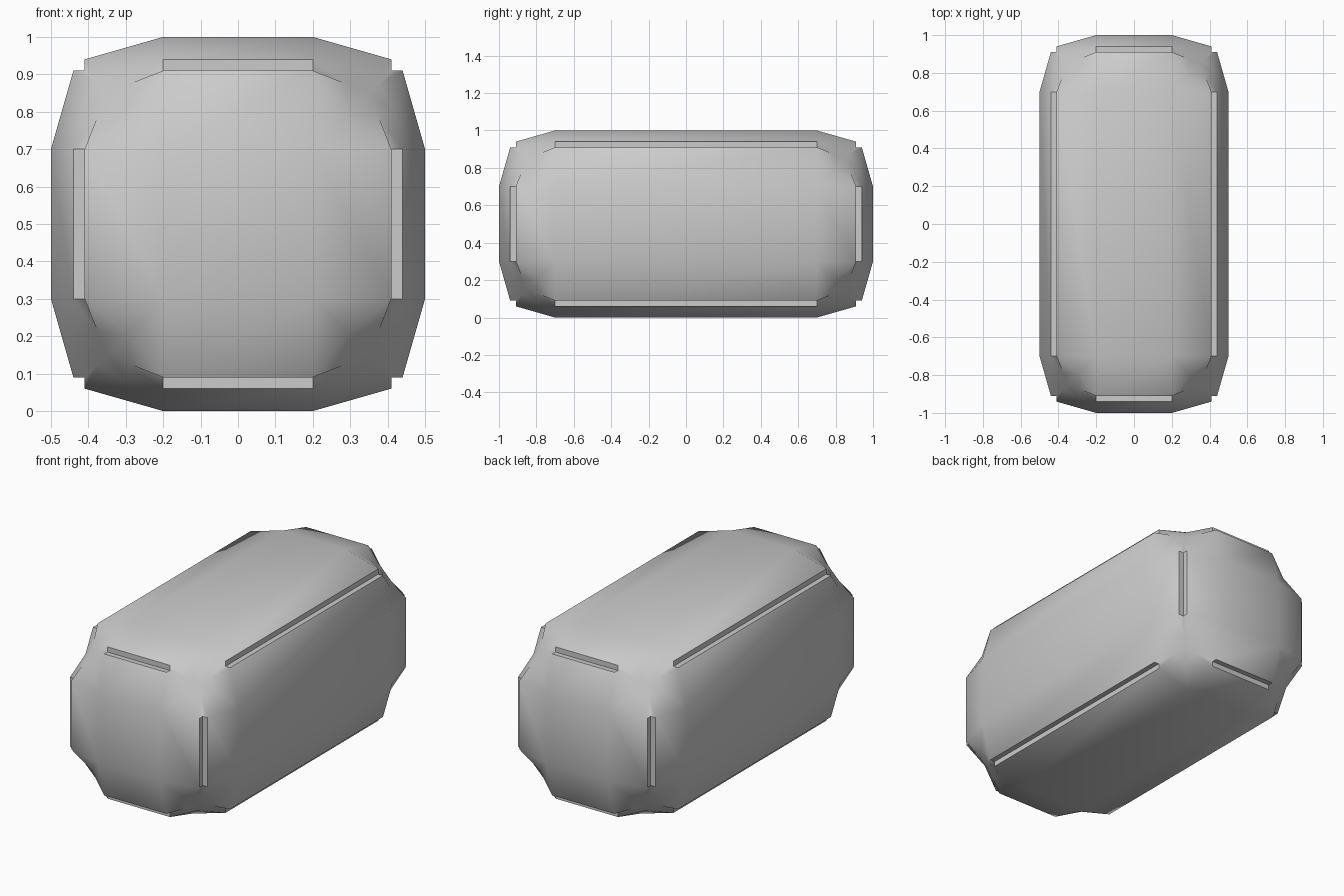
import bpy
import math

if "Cube" in bpy.data.objects:
    bpy.data.objects.remove(bpy.data.objects["Cube"])

# Long block, 1 x 2 x 1, standing on the ground
bpy.ops.mesh.primitive_cube_add(size=1, location=(0, 0, 0.5))
block = bpy.context.object
block.name = "grooved_block"
block.scale = (1, 2, 1)
bpy.ops.object.transform_apply(location=False, rotation=False, scale=True)

# Wide bevel with a small stepped groove in the middle of its profile
bevel = block.modifiers.new("groove_bevel", 'BEVEL')
bevel.limit_method = 'NONE'
bevel.offset_type = 'OFFSET'
bevel.width = 0.3
bevel.segments = 4
bevel.profile_type = 'CUSTOM'
profile = bevel.custom_profile
profile.use_sample_straight_edges = True
for t in (0.25, 0.5, 0.75):
    profile.points.add(1 - t, t)
    profile.update()

# Move the points to the groove shape (sloping plate, notch, sloping plate)
path = [(1, 0), (0.8, 0.7), (0.7, 0.7), (0.7, 0.8), (0, 1)]
for point, location in zip(profile.points, path):
    point.handle_type_1 = 'VECTOR'
    point.handle_type_2 = 'VECTOR'
    point.location = location
profile.update()
bpy.ops.object.modifier_apply(modifier=bevel.name)

# Smooth plates, sharp groove edges
bpy.ops.object.shade_smooth_by_angle(angle=math.radians(30))
